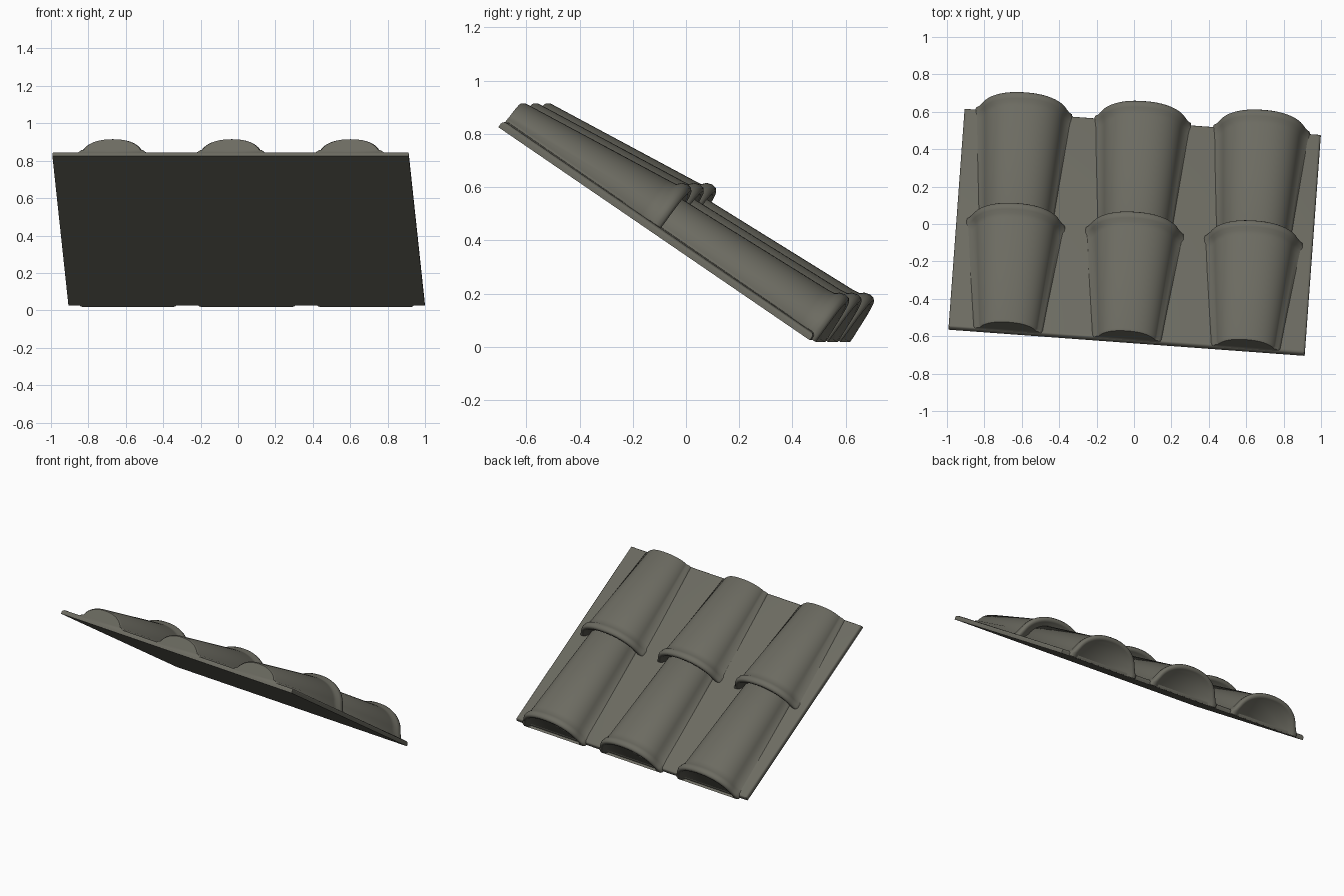
import bpy, bmesh, math
from mathutils import Matrix, Vector

if "Cube" in bpy.data.objects:
    bpy.data.objects.remove(bpy.data.objects["Cube"])

# Slope frame: x across the roof, y down the slope, z away from the roof
FRAME = (Matrix.Translation((0.003, -0.05, 0.425))
         @ Matrix.Rotation(math.radians(-4.2), 4, 'Z')
         @ Matrix.Rotation(math.radians(-34.3), 4, 'X'))

clay = bpy.data.materials.new("grey_brown_clay")
clay.diffuse_color = (0.15, 0.147, 0.12, 1)
clay.use_nodes = True
clay.node_tree.nodes["Principled BSDF"].inputs["Base Color"].default_value = clay.diffuse_color


def finish(bm, name, angle):
    bmesh.ops.recalc_face_normals(bm, faces=bm.faces)
    bm.transform(FRAME)
    mesh = bpy.data.meshes.new(name)
    bm.to_mesh(mesh)
    bm.free()
    mesh.materials.append(clay)
    obj = bpy.data.objects.new(name, mesh)
    bpy.context.collection.objects.link(obj)
    bpy.ops.object.select_all(action='DESELECT')
    obj.select_set(True)
    bpy.context.view_layer.objects.active = obj
    bpy.ops.object.shade_smooth_by_angle(angle=math.radians(angle))
    return obj


def section(u, v, w, h, foot):
    """Arched tile outline with a small flared foot on both sides."""
    n = 24
    pts = [(w + foot, 0.004), (w + foot, 0.027), (w + foot * 0.3, 0.04)]
    for i in range(n + 1):
        a = math.radians(20 + 140 * i / n)
        c, s = math.cos(a), math.sin(a)
        pts.append((w * math.copysign(abs(c) ** 0.9, c), h * s ** 0.9))
    pts += [(-x, z) for x, z in reversed(pts[:3])]
    return [Vector((u + x, v, z)) for x, z in pts]


def tile(name, u, v0, v1, start, body, lip):
    """Tapered barrel tile with a rounded lip and a recessed lower end."""
    (w0, h0), (w1, h1), (w2, h2) = start, body, lip
    rings = [
        (v0, w0 * 0.95, h0 * 0.93, 0.015),
        (v0 + 0.012, w0, h0, 0.02),
        (v1 - 0.09, w1 - 0.004, h1 - 0.004, 0.03),
        (v1 - 0.06, w1, h1, 0.03),
        (v1 - 0.045, w2 - 0.006, h2 - 0.006, 0.025),
        (v1 - 0.025, w2, h2, 0.02),
        (v1 - 0.008, w2 - 0.003, h2 - 0.003, 0.02),
        (v1, w2 - 0.013, h2 - 0.013, 0.018),
        (v1 - 0.003, w2 - 0.03, h2 - 0.03, 0.005),
        (v1 - 0.02, w2 - 0.045, h2 - 0.045, 0.0),
    ]
    bm = bmesh.new()
    loops = [[bm.verts.new(p) for p in section(u, *r)] for r in rings]
    for a, b in zip(loops, loops[1:]):
        for i in range(len(a)):
            j = (i + 1) % len(a)
            bm.faces.new((a[i], a[j], b[j], b[i]))
    bm.faces.new(loops[0])
    bm.faces.new(loops[-1])
    finish(bm, name, 50)


# Flat backing sheet with softened edges
bm = bmesh.new()
bmesh.ops.create_cube(bm, size=1)
bmesh.ops.scale(bm, vec=(1.91, 1.42, 0.03), verts=bm.verts)
bmesh.ops.translate(bm, vec=(0, 0, 0.015), verts=bm.verts)
top_edges = [e for e in bm.edges if all(v.co.z > 0.02 for v in e.verts)]
bmesh.ops.bevel(bm, geom=top_edges, offset=0.015, segments=3, profile=0.5,
                affect='EDGES')
finish(bm, "backing_sheet", 50)

# Two overlapping courses of three barrel tiles
for i, u in enumerate((-0.637, 0.0, 0.637), 1):
    tile(f"upper_tile_{i}", u, -0.708, 0.005,
         (0.168, 0.118), (0.228, 0.188), (0.247, 0.21))
    tile(f"lower_tile_{i}", u, -0.05, 0.728,
         (0.178, 0.152), (0.226, 0.186), (0.24, 0.204))
